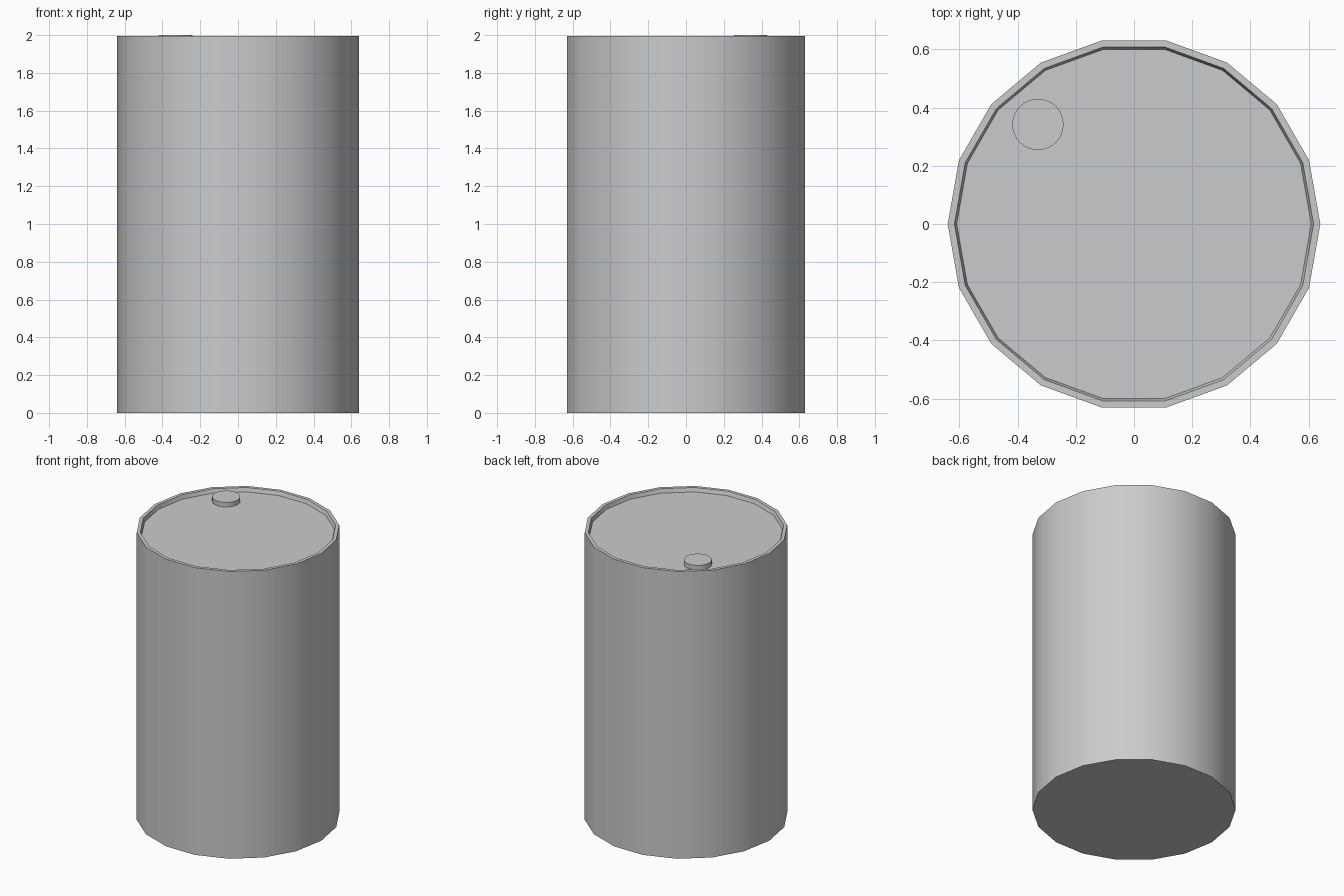
import bpy
import bmesh
from math import cos, sin, pi, radians

cube = bpy.data.objects.get("Cube")
if cube:
    bpy.data.objects.remove(cube, do_unlink=True)

# Single grey for the whole model
grey = bpy.data.materials.new("plain_grey")
grey.use_nodes = True
grey.diffuse_color = (0.6, 0.6, 0.6, 1)
grey.node_tree.nodes["Principled BSDF"].inputs["Base Color"].default_value = grey.diffuse_color


def turned(name, profile, sides, centre=(0, 0)):
    """Closed solid made by turning (radius, height) points, capped at both ends."""
    bm = bmesh.new()
    rings = []
    for r, z in profile:
        angles = [2 * pi * i / sides for i in range(sides)]
        rings.append([bm.verts.new((r * cos(a), r * sin(a), z)) for a in angles])
    for low, high in zip(rings, rings[1:]):
        for i in range(sides):
            j = (i + 1) % sides
            bm.faces.new((low[i], low[j], high[j], high[i]))
    bm.faces.new(rings[0][::-1])
    bm.faces.new(rings[-1])
    mesh = bpy.data.meshes.new(name)
    bm.to_mesh(mesh)
    bm.free()
    mesh.materials.append(grey)
    obj = bpy.data.objects.new(name, mesh)
    obj.location = (*centre, 0)
    bpy.context.collection.objects.link(obj)
    bpy.ops.object.select_all(action="DESELECT")
    obj.select_set(True)
    bpy.context.view_layer.objects.active = obj
    bpy.ops.object.shade_smooth_by_angle(angle=radians(30))
    return obj


# Drum body with a thin raised rim around a sunken lid
turned("drum_body", [(0.64, 0), (0.64, 1.995), (0.617, 1.995), (0.609, 1.968)], 18)

# Round filler cap on the lid
turned("filler_cap", [(0.088, 1.96), (0.088, 2.0)], 32, (-0.33, 0.342))
